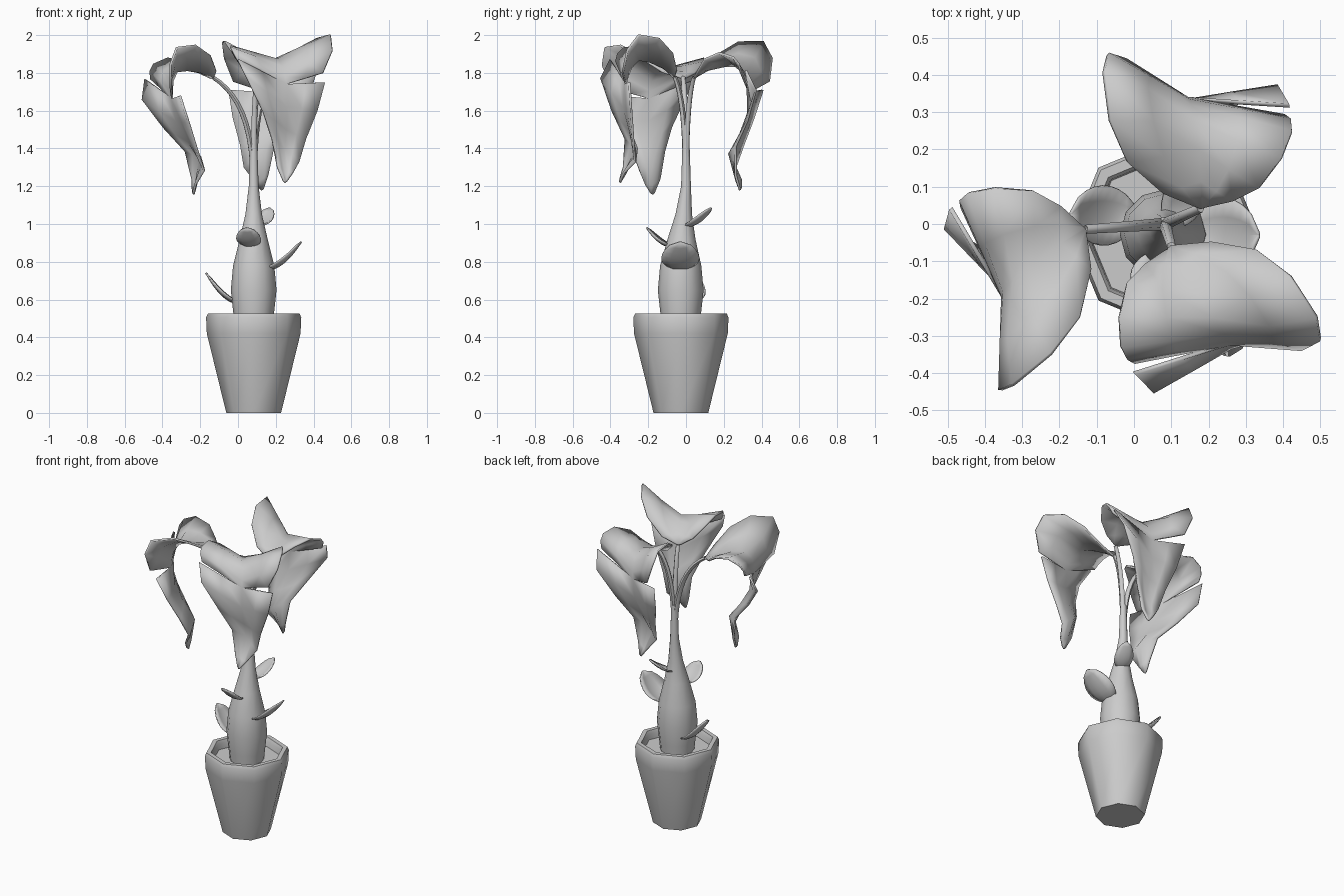
import bpy, bmesh, math
from mathutils import Vector, Matrix

if "Cube" in bpy.data.objects:
    bpy.data.objects.remove(bpy.data.objects["Cube"], do_unlink=True)

GREY = (0.6, 0.6, 0.6, 1)
grey = bpy.data.materials.new("plain grey")
grey.use_nodes = True
grey.diffuse_color = GREY
grey.node_tree.nodes["Principled BSDF"].inputs["Base Color"].default_value = GREY


def finish(name, bm, angle=40, thickness=0):
    """Turn a bmesh into a shaded object, optionally thickened."""
    bmesh.ops.remove_doubles(bm, verts=bm.verts, dist=0.0005)
    bmesh.ops.recalc_face_normals(bm, faces=bm.faces)
    mesh = bpy.data.meshes.new(name)
    bm.to_mesh(mesh)
    bm.free()
    mesh.materials.append(grey)
    obj = bpy.data.objects.new(name, mesh)
    bpy.context.collection.objects.link(obj)
    if thickness:
        mod = obj.modifiers.new("thickness", "SOLIDIFY")
        mod.thickness, mod.offset = thickness, 0
    bpy.ops.object.select_all(action="DESELECT")
    obj.select_set(True)
    bpy.context.view_layer.objects.active = obj
    bpy.ops.object.shade_smooth_by_angle(angle=math.radians(angle))
    return obj


def loft(bm, rows, closed=False):
    """Skin a list of equally long point rows."""
    grid = [[bm.verts.new(p) for p in row] for row in rows]
    for a, b in zip(grid, grid[1:]):
        n = len(a)
        for i in range(n if closed else n - 1):
            j = (i + 1) % n
            bm.faces.new((a[i], a[j], b[j], b[i]))
    return grid


def ring(centre, radius, sides):
    c = Vector(centre)
    return [c + Vector((math.cos(a), math.sin(a), 0)) * radius
            for a in (math.tau * i / sides for i in range(sides))]


def lathe(name, profile, sides, cap_end=True, angle=40):
    """Rings of (x, y, z, radius) skinned into a round body."""
    bm = bmesh.new()
    grid = loft(bm, [ring(p[:3], p[3], sides) for p in profile], closed=True)
    bm.faces.new(grid[0])
    if cap_end:
        bm.faces.new(grid[-1])
    return finish(name, bm, angle)


# Pot with a hollow rim, and the soil inside it
PX, PY = 0.083, -0.027
pot = [(0, 0.145), (0.42, 0.248), (0.505, 0.252), (0.525, 0.243),
       (0.525, 0.215), (0.505, 0.206), (0.44, 0.2)]
lathe("pot", [(PX, PY, z, r) for z, r in pot], 8, cap_end=False, angle=50)
lathe("soil", [(PX, PY, 0.44, 0.2), (PX, PY, 0.47, 0.203)], 8)

# Swollen trunk narrowing to a neck
trunk = [(-0.028, 0.45, 0.1), (-0.028, 0.53, 0.108), (-0.028, 0.65, 0.121),
         (-0.028, 0.78, 0.109), (-0.024, 0.92, 0.074), (-0.012, 1.05, 0.044),
         (0, 1.2, 0.026), (0, 1.42, 0.019)]
lathe("trunk", [(PX, y, z, r) for y, z, r in trunk], 12)


# Small cupped leaves on the trunk
def small_leaf(name, base, heading, reach, rise, width):
    bm = bmesh.new()
    rows = []
    for i in range(9):
        t = i / 8
        half = width / 2 * math.sin(math.pi * (0.06 + 0.94 * t)) ** 0.55 if i < 8 else 0.004
        rows.append([(reach * t, half * s, rise * t ** 1.9 + 0.3 * half * s * s)
                     for s in (-1, -0.5, 0, 0.5, 1)])
    loft(bm, rows)
    bm.transform(Matrix.Translation(base) @ Matrix.Rotation(math.radians(heading), 4, "Z"))
    finish(name, bm, 50, 0.008)


small_leaf("small_leaf_right", (0.0, 0.02, 0.58), 178, 0.17, 0.16, 0.16)
small_leaf("small_leaf_left", (0.15, -0.03, 0.755), 0, 0.185, 0.15, 0.2)
small_leaf("small_leaf_front", (0.065, -0.08, 0.88), 262, 0.13, 0.1, 0.13)
small_leaf("small_leaf_back", (0.1, 0.0, 0.985), 63, 0.15, 0.1, 0.11)

# Big drooping leaf: rows of right edge, midrib, left edge; split by a slit
PIVOT = Vector((0.25, -0.3, 1.74))
UPPER = [
    ((0.09, -0.07, 1.78), (0.1, -0.06, 1.78), (0.11, -0.06, 1.78)),
    ((0.03, -0.11, 1.82), (0.13, -0.12, 1.83), (0.21, -0.05, 1.81)),
    ((-0.02, -0.16, 1.89), (0.17, -0.19, 1.86), (0.33, -0.07, 1.9)),
    ((-0.04, -0.25, 1.94), (0.21, -0.25, 1.87), (0.42, -0.14, 1.98)),
    ((-0.035, -0.33, 1.93), (0.24, -0.29, 1.83), (0.49, -0.25, 2)),
    ((-0.02, -0.36, 1.9), (0.25, -0.31, 1.78), (0.5, -0.31, 1.92)),
    ((0, -0.37, 1.86), (0.255, -0.32, 1.74), (0.45, -0.335, 1.8))]
LOWER = [
    ((0, -0.4, 1.87), (0.255, -0.32, 1.74), (0.46, -0.3, 1.75)),
    ((0.05, -0.45, 1.77), (0.26, -0.33, 1.62), (0.42, -0.29, 1.6)),
    ((0.13, -0.39, 1.6), (0.255, -0.3, 1.5), (0.36, -0.28, 1.45)),
    ((0.18, -0.32, 1.45), (0.245, -0.26, 1.4), (0.325, -0.27, 1.33)),
    ((0.21, -0.33, 1.3), (0.25, -0.32, 1.27), (0.29, -0.33, 1.27)),
    ((0.24, -0.35, 1.23), (0.25, -0.35, 1.22), (0.26, -0.35, 1.23))]


def with_middles(row):
    r, m, l = (Vector(p) - PIVOT for p in row)
    return [r, (r + m) / 2, m, (m + l) / 2, l]


def stem(name, end):
    """Tapering stalk that arches from the neck to a leaf."""
    a, d = Vector((PX, 0, 1.2)), end
    b = Vector((PX, 0, 1.55))
    c = b.lerp(d, 0.45) + Vector((0, 0, 0.05))
    rows = []
    for i in range(11):
        t = i / 10
        s = 1 - t
        p = a * s ** 3 + b * 3 * s * s * t + c * 3 * s * t * t + d * t ** 3
        v = (b - a) * s * s + (c - b) * 2 * s * t + (d - c) * t * t
        turn = v.to_track_quat("Z", "Y")
        rows.append([p + turn @ q for q in ring((0, 0, 0), 0.018 - 0.006 * t, 6)])
    bm = bmesh.new()
    loft(bm, rows, closed=True)
    finish(name, bm, 60)


def big_leaf(side, pivot, turn, pitch):
    place = (Matrix.Translation(pivot) @ Matrix.Rotation(math.radians(turn), 4, "Z")
             @ Matrix.Rotation(math.radians(pitch), 4, "X"))
    bm = bmesh.new()
    for part in (UPPER, LOWER):
        loft(bm, [with_middles(row) for row in part])
    bm.transform(place)
    finish("big_leaf_" + side, bm, 85, 0.012)
    stem("stem_" + side, place @ (Vector(UPPER[0][1]) - PIVOT))


big_leaf("front", PIVOT, 0, 0)
big_leaf("back", (0.14, 0.315, 1.7), 155, 9)
big_leaf("right", (-0.33, -0.19, 1.67), -83, 16)
